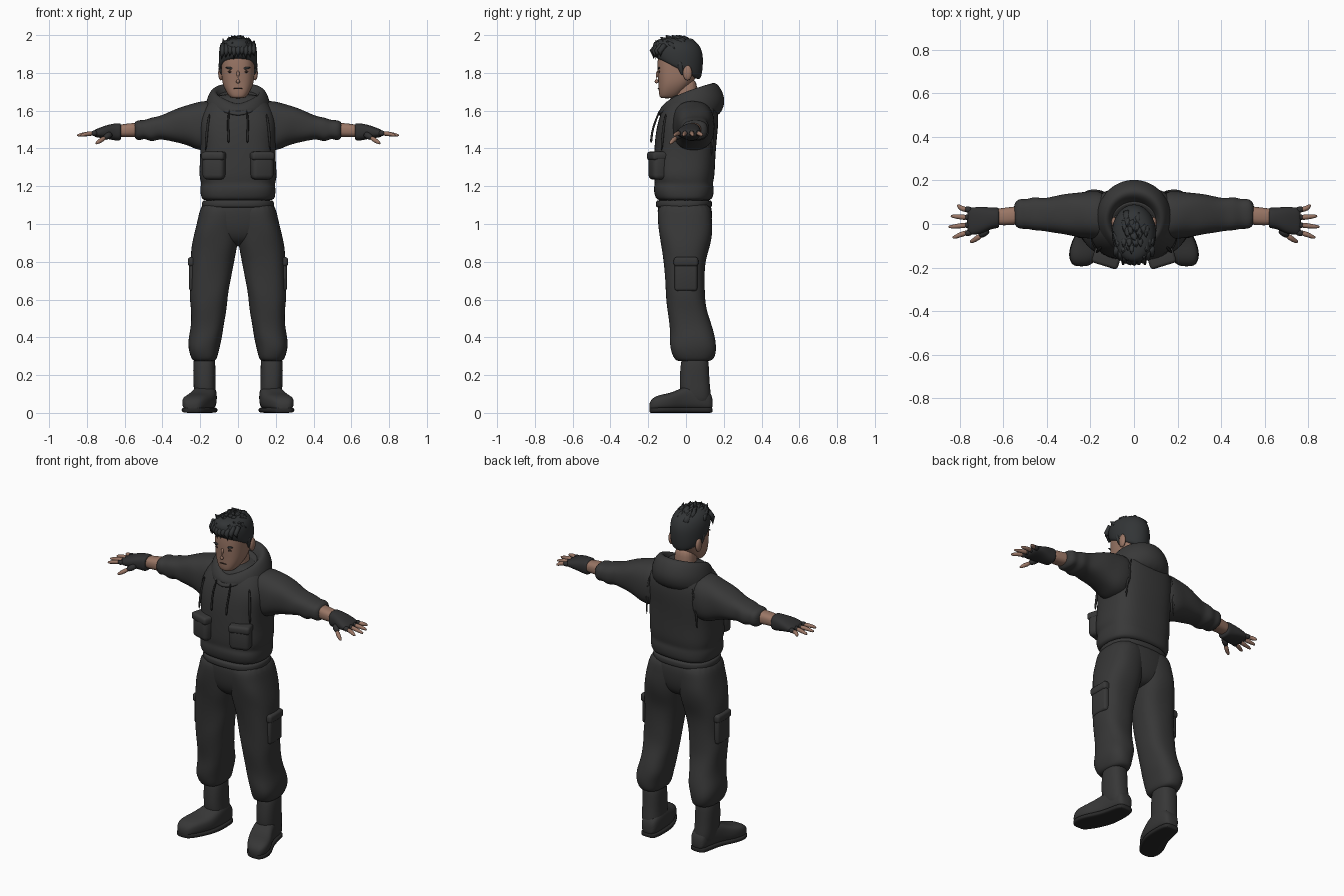
import bpy, bmesh, math, random
from mathutils import Vector

random.seed(4)
default_cube = bpy.data.objects.get("Cube")
if default_cube:
    bpy.data.objects.remove(default_cube)


def material(name, red, green, blue):
    mat = bpy.data.materials.new(name)
    mat.use_nodes = True
    mat.diffuse_color = (red, green, blue, 1)
    mat.node_tree.nodes["Principled BSDF"].inputs["Base Color"].default_value = (red, green, blue, 1)
    return mat


FABRIC = material("charcoal fabric", .04, .04, .04)
TROUSER = material("charcoal trousers", .038, .038, .038)
TRIM = material("dark trim", .022, .022, .022)
LEATHER = material("boot leather", .038, .038, .038)
GLOVE = material("glove fabric", .03, .03, .031)
HAIR = material("black hair", .032, .035, .037)
SKIN = material("tan skin", .32, .18, .13)
DARK = material("eye brown", .03, .018, .014)


def finish(name, bm, mat, subdivisions=0):
    """Turn a bmesh into a smooth shaded object."""
    bmesh.ops.recalc_face_normals(bm, faces=bm.faces)
    mesh = bpy.data.meshes.new(name)
    bm.to_mesh(mesh)
    bm.free()
    mesh.materials.append(mat)
    mesh.polygons.foreach_set("use_smooth", [True] * len(mesh.polygons))
    obj = bpy.data.objects.new(name, mesh)
    bpy.context.collection.objects.link(obj)
    if subdivisions:
        obj.modifiers.new("smooth", "SUBSURF").levels = subdivisions
        obj.modifiers["smooth"].render_levels = subdivisions
    return obj


def skin(name, rings, mat, subdivisions=2):
    """Bridge rings of points and cap both ends."""
    bm = bmesh.new()
    loops = [[bm.verts.new(point) for point in ring] for ring in rings]
    count = len(loops[0])
    for low, high in zip(loops, loops[1:]):
        for i in range(count):
            j = (i + 1) % count
            bm.faces.new((low[i], low[j], high[j], high[i]))
    bm.faces.new(loops[0])
    bm.faces.new(loops[-1])
    return finish(name, bm, mat, subdivisions)


def loft(name, stations, mat, axis=2, side=1, square=.8, fold=0, count=20):
    """Stations: position on the axis, then the extents on the two other axes."""
    rings = []
    for k, (place, b0, b1, c0, c1) in enumerate(stations):
        ring = []
        for i in range(count):
            angle = math.tau * i / count
            ripple = 1 + fold * math.sin(3 * angle + 2.3 * k)
            u, v = (math.copysign(abs(f) ** square, f) * ripple / 2
                    for f in (math.cos(angle), math.sin(angle)))
            point = [(b0 + b1) / 2 + (b1 - b0) * u, (c0 + c1) / 2 + (c1 - c0) * v]
            point.insert(axis, place)
            point[0] *= side
            ring.append(point)
        rings.append(ring)
    return skin(name, rings, mat)


def symmetric(stations):
    return [(z, -half, half, front, back) for z, half, front, back in stations]


def tilted(name, stations, mat, ease):
    """Rings whose height runs from a front level to a back level."""
    rings = []
    for half, front, back, z_front, z_back in stations:
        ring = []
        for i in range(24):
            angle = math.tau * i / 24
            share = (1 - math.cos(angle)) / 2
            ring.append((half * math.sin(angle), front + (back - front) * share,
                         z_front + (z_back - z_front) * share ** ease))
        rings.append(ring)
    return skin(name, rings, mat)


def tube(name, points, radii, mat, side=1, count=8, subdivisions=1):
    points = [Vector((x * side, y, z)) for x, y, z in points]
    rings = []
    for k, (point, radius) in enumerate(zip(points, radii)):
        heading = points[min(k + 1, len(points) - 1)] - points[max(k - 1, 0)]
        turn = heading.to_track_quat("Z", "Y")
        rings.append([point + turn @ Vector((radius * math.cos(math.tau * i / count),
                                             radius * math.sin(math.tau * i / count), 0))
                      for i in range(count)])
    return skin(name, rings, mat, subdivisions)


def block(name, centre, size, mat, side=1, turn=0, bevel=.015):
    bm = bmesh.new()
    bmesh.ops.create_cube(bm, size=1)
    bmesh.ops.scale(bm, vec=size, verts=bm.verts)
    obj = finish(name, bm, mat)
    obj.location = (centre[0] * side, centre[1], centre[2])
    obj.rotation_euler.z = turn * side
    edge = obj.modifiers.new("rounded", "BEVEL")
    edge.width, edge.segments = bevel, 3
    return obj


def ball(name, centre, size, mat, side=1, roll=0):
    bm = bmesh.new()
    bmesh.ops.create_uvsphere(bm, u_segments=16, v_segments=10, radius=1)
    bmesh.ops.scale(bm, vec=size, verts=bm.verts)
    obj = finish(name, bm, mat)
    obj.location = (centre[0] * side, centre[1], centre[2])
    obj.rotation_euler.y = roll * side
    return obj


# Hooded top, waistband and hips
loft("hoodie_body", symmetric([
    (1.12, .18, -.14, .12), (1.135, .198, -.165, .145), (1.19, .203, -.175, .15),
    (1.215, .195, -.163, .143), (1.25, .21, -.175, .152), (1.35, .2, -.17, .157),
    (1.45, .203, -.166, .165), (1.53, .21, -.155, .172), (1.6, .195, -.13, .172),
    (1.66, .15, -.09, .15), (1.69, .1, -.06, .12)]), FABRIC, square=.72, fold=.012)
tilted("hood", [(.18, -.125, .165, 1.54, 1.55), (.175, -.145, .205, 1.59, 1.62),
                (.17, -.14, .207, 1.61, 1.68), (.142, -.115, .165, 1.635, 1.755),
                (.11, -.09, .12, 1.635, 1.745), (.085, -.07, .08, 1.58, 1.64)], FABRIC, .6)
tilted("hood_fold", [(.13, -.15, .1, 1.56, 1.66), (.128, -.155, .11, 1.58, 1.69),
                     (.115, -.13, .1, 1.61, 1.715), (.09, -.09, .08, 1.61, 1.69)], FABRIC, .7)
loft("hips", symmetric([(.88, .09, -.09, .09), (.95, .18, -.14, .13), (1.04, .203, -.152, .142),
                        (1.15, .19, -.155, .135)]), TROUSER)
loft("waistband", symmetric([(1.085, .185, -.15, .13), (1.09, .194, -.162, .14),
                             (1.12, .193, -.162, .14), (1.13, .18, -.15, .13)]), TROUSER)

leg_shape = [(.272, .13, .23, -.04, .12), (.282, .11, .245, -.065, .15), (.34, .1, .267, -.086, .163),
             (.4, .082, .262, -.085, .157), (.46, .076, .248, -.088, .137), (.55, .06, .25, -.1, .108),
             (.62, .052, .258, -.107, .102), (.7, .04, .25, -.112, .097), (.8, .02, .253, -.117, .103),
             (.88, .002, .247, -.132, .128), (.96, -.01, .232, -.147, .142),
             (1.04, -.01, .21, -.15, .14), (1.13, -.01, .19, -.15, .13)]
sleeve_shape = [(.1, -.08, .15, 1.4, 1.66), (.2, -.07, .152, 1.38, 1.65), (.25, -.062, .147, 1.41, 1.635),
                (.31, -.05, .14, 1.43, 1.62), (.38, -.04, .125, 1.442, 1.585), (.42, -.03, .118, 1.45, 1.57),
                (.46, -.032, .126, 1.432, 1.565), (.495, -.02, .112, 1.455, 1.548),
                (.525, -.025, .12, 1.438, 1.553), (.555, -.005, .095, 1.46, 1.538)]
foot_shape = [(.142, .135, .2, .02, .08), (.12, .115, .217, .012, .13), (.04, .11, .23, .012, .16),
              (-.03, .115, .255, .012, .13), (-.08, .13, .285, .012, .105), (-.14, .16, .3, .012, .097),
              (-.18, .19, .288, .012, .078), (-.195, .215, .268, .015, .05)]

for label, side in (("left_", 1), ("right_", -1)):
    # Legs and cargo pockets
    loft(label + "trouser_leg", leg_shape, TROUSER, side=side, fold=.025)
    block(label + "cargo_pocket", (.237, .0, .73), (.045, .12, .17), TROUSER, side)
    block(label + "cargo_flap", (.241, .0, .8), (.05, .13, .05), TROUSER, side)

    # Boots
    loft(label + "boot_shaft", [(.03, .115, .22, 0, .13), (.1, .115, .235, -.03, .133),
                                (.16, .12, .235, -.036, .125), (.25, .118, .24, -.03, .122),
                                (.32, .125, .23, -.02, .115)], LEATHER, side=side)
    loft(label + "boot_foot", foot_shape, LEATHER, axis=1, side=side, square=.7)
    loft(label + "boot_sole", [(y, x0 - .003, x1 + .003, 0, .03) for y, x0, x1, low, high in foot_shape],
         TRIM, axis=1, side=side, square=.5)

    # Sleeves, forearms and fingerless gloves
    loft(label + "sleeve", sleeve_shape, FABRIC, axis=0, side=side, fold=.025)
    loft(label + "forearm", [(.5, 0, .09, 1.46, 1.54), (.58, -.008, .075, 1.46, 1.533),
                             (.66, -.005, .07, 1.46, 1.522)], SKIN, axis=0, side=side)
    loft(label + "glove", [(.618, -.012, .07, 1.45, 1.528), (.625, -.02, .077, 1.44, 1.535),
                           (.655, -.022, .076, 1.442, 1.533), (.7, -.045, .08, 1.452, 1.523),
                           (.745, -.052, .077, 1.457, 1.505), (.768, -.045, .07, 1.465, 1.495)],
         GLOVE, axis=0, side=side)
    for k, (finger, tip) in enumerate(zip(("index", "middle", "ring", "little"), (.835, .853, .843, .815))):
        y = -.037 + .033 * k
        spread = -.025 + .016 * k
        tube(label + finger + "_glove_end", [(.74, y, 1.482), (.783, y + spread / 3, 1.479)],
             (.018, .016), GLOVE, side)
        tube(label + finger + "_finger", [(.76, y, 1.48), (.8, y + spread / 2, 1.478),
                                          (tip - .01, y + spread, 1.47), (tip, y + spread, 1.469)],
             (.014, .013, .009, .004), SKIN, side)
    tube(label + "thumb_glove_end", [(.665, -.02, 1.48), (.715, -.06, 1.452)], (.024, .018), GLOVE, side)
    tube(label + "thumb", [(.7, -.05, 1.46), (.735, -.075, 1.437), (.755, -.085, 1.424)],
         (.015, .013, .006), SKIN, side)

    # Pouches, seams and drawstrings
    block(label + "pouch", (.125, -.15, 1.305), (.12, .08, .14), FABRIC, side, turn=.3, bevel=.025)
    block(label + "pouch_flap", (.125, -.152, 1.36), (.125, .085, .045), FABRIC, side, turn=.3)
    tube(label + "chest_seam", [(.15, -.105, 1.59), (.165, -.122, 1.5), (.172, -.13, 1.38)],
         (.007, .008, .007), TRIM, side)
    tube(label + "back_seam", [(.14, .145, 1.61), (.165, .142, 1.5), (.17, .135, 1.35)],
         (.006, .007, .006), FABRIC, side)
    tube(label + "drawstring", [(.045, -.135, 1.61), (.055, -.165, 1.54), (.05, -.182, 1.48),
                                (.05, -.185, 1.425)], (.005, .006, .006, .008), TRIM, side)

    # Ears, eyes and brows
    ball(label + "ear", (.091, .008, 1.8), (.014, .024, .04), SKIN, side)
    ball(label + "eye", (.04, -.142, 1.806), (.015, .004, .006), DARK, side)
    ball(label + "eyebrow", (.042, -.143, 1.825), (.024, .005, .006), HAIR, side, roll=-.15)
    tube(label + "sideburn", [(.087, -.035, 1.87), (.09, -.028, 1.82), (.084, -.018, 1.785)],
         (.02, .016, .005), HAIR, side)

# Head, neck and face
loft("neck", symmetric([(1.58, .07, -.06, .07), (1.68, .058, -.055, .06), (1.78, .06, -.06, .06)]), SKIN)
loft("head", symmetric([(1.665, .03, -.132, -.07), (1.675, .048, -.142, -.04), (1.71, .07, -.146, .0),
                        (1.75, .085, -.147, .04), (1.8, .089, -.152, .065), (1.86, .091, -.153, .075),
                        (1.92, .085, -.145, .07), (1.96, .06, -.11, .03)]), SKIN)
tube("nose", [(0, -.146, 1.815), (0, -.155, 1.78), (0, -.16, 1.757), (0, -.15, 1.745)],
     (.008, .012, .016, .008), SKIN)
ball("mouth", (0, -.146, 1.717), (.025, .004, .003), DARK)

# Hair cap with tufts swept forward
tilted("hair", [(.088, -.148, .065, 1.875, 1.755), (.1, -.168, .084, 1.885, 1.775),
                (.104, -.178, .092, 1.92, 1.85), (.1, -.178, .09, 1.952, 1.91),
                (.08, -.16, .065, 1.976, 1.96), (.04, -.11, .02, 1.985, 1.985)], HAIR, 1)
for k in range(34):
    angle = random.uniform(0, math.tau)
    reach = random.uniform(.2, .95)
    x, y = .088 * reach * math.sin(angle), -.05 + .115 * reach * math.cos(angle)
    z = 1.978 - .045 * reach ** 3
    tip = (x * 1.1, y - .025, min(z + random.uniform(.012, .035), 2))
    tube("hair_tuft", [(x, y + .015, z - .015), (x, y, z + .004), tip], (.02, .016, .001), HAIR,
         count=5, subdivisions=0)
for k in range(9):
    x = -.08 + .02 * k
    y = -.168 + 6 * x * x
    tube("fringe_tuft", [(x, y + .02, 1.95), (x, y - .01, 1.915), (x * 1.1, y - .004, 1.872 + .008 * (k % 3))],
         (.016, .016, .001), HAIR, count=5, subdivisions=0)
tube("crown_tuft", [(0, -.05, 1.965), (0, -.06, 1.985), (.005, -.075, 2)], (.025, .018, .001), HAIR,
     count=5, subdivisions=0)
